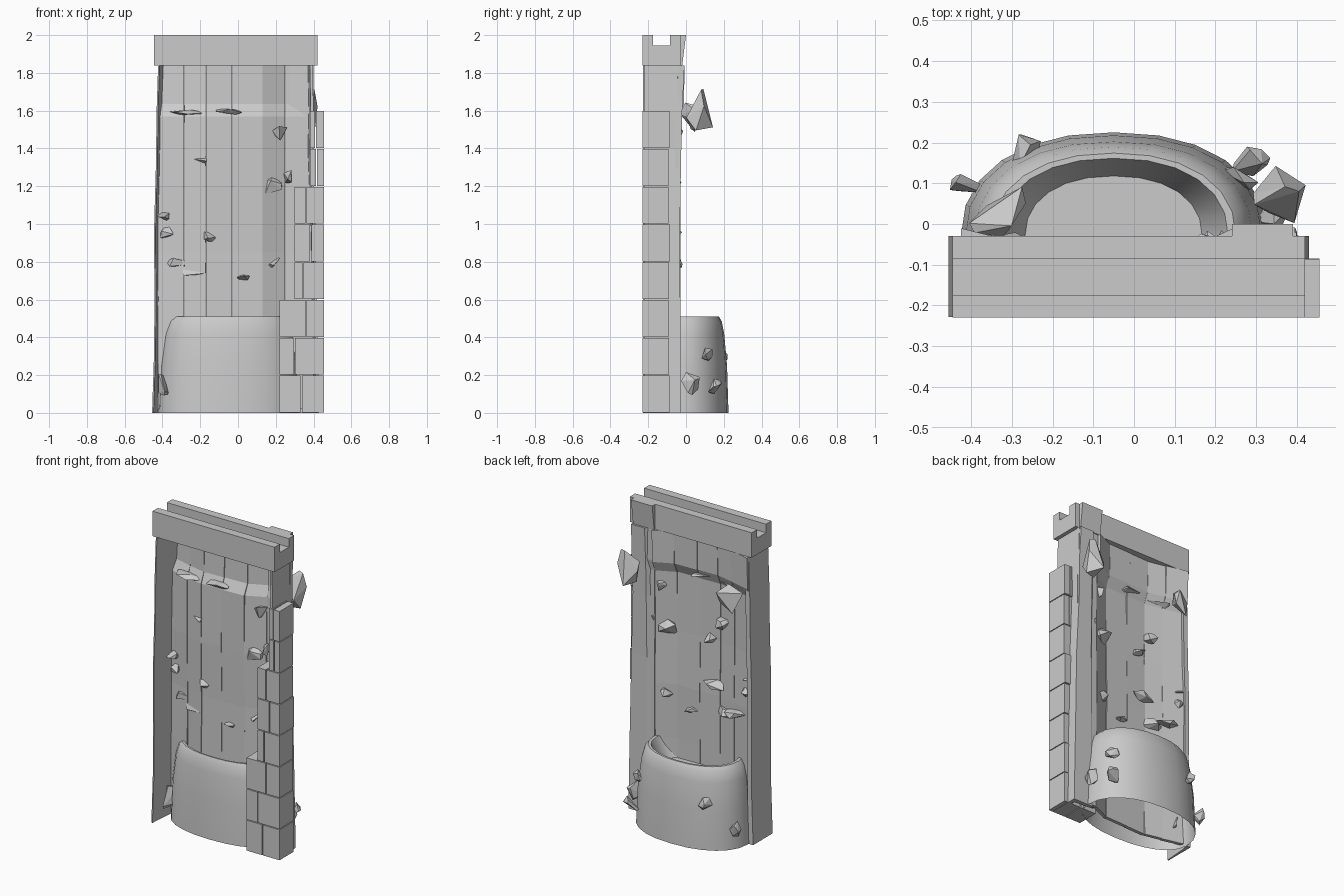
import bpy, bmesh, math, random
from mathutils import Vector

if "Cube" in bpy.data.objects:
    bpy.data.objects.remove(bpy.data.objects["Cube"])

random.seed(4)


def finish(name, bm, smooth=False):
    bmesh.ops.recalc_face_normals(bm, faces=bm.faces)
    me = bpy.data.meshes.new(name)
    bm.to_mesh(me)
    bm.free()
    ob = bpy.data.objects.new(name, me)
    bpy.context.collection.objects.link(ob)
    if smooth:
        bpy.context.view_layer.objects.active = ob
        ob.select_set(True)
        bpy.ops.object.shade_smooth_by_angle(angle=math.radians(40))
        ob.select_set(False)
    return ob


def loft(name, rings, bottom=True, top=True, smooth=False):
    bm = bmesh.new()
    rows = [[bm.verts.new(p) for p in r] for r in rings]
    n = len(rows[0])
    for a, b in zip(rows, rows[1:]):
        for i in range(n):
            j = (i + 1) % n
            bm.faces.new((a[i], a[j], b[j], b[i]))
    if bottom:
        bm.faces.new(rows[0])
    if top:
        bm.faces.new(rows[-1])
    return finish(name, bm, smooth)


def box(name, x0, x1, y0, y1, z0, z1):
    return loft(name, [[(x0, y0, z), (x1, y0, z), (x1, y1, z), (x0, y1, z)] for z in (z0, z1)])


def rock(name, pos, size):
    # irregular chip: convex hull of a few jittered points
    bm = bmesh.new()
    for i in range(9):
        v = Vector([random.gauss(0, 1) for _ in range(3)]).normalized() * random.uniform(.9, 1.15)
        bm.verts.new([p + c * s for p, c, s in zip(pos, v, size)])
    bmesh.ops.convex_hull(bm, input=bm.verts)
    junk = [v for v in bm.verts if not v.link_faces]
    bmesh.ops.delete(bm, geom=junk, context='VERTS')
    return finish(name, bm)


# top beam: U-shaped channel profile run along x
prof = [(-.23, 1.84), (-.03, 1.84), (-.03, 2), (-.085, 2), (-.085, 1.945),
        (-.175, 1.945), (-.175, 2), (-.23, 2)]
loft("top_beam", [[(x, y, z) for y, z in prof] for x in (-.445, .42)])
loft("beam_back_board", [[(.24, -.035, z), (.39, -.035, z), (.39, y, z), (.24, y, z)]
                         for z, y in ((1.84, -.02), (2, 0))])

# wavy plank wall bulging to the front, set back above a ledge
levels = [.02, .5, .85, 1.2, 1.57, 1.635, 1.84]
push = [0, 0, .004, -.003, 0, .03, .035]
line = [(-.425, -.07), (-.285, -.105), (-.17, -.13), (-.03, -.125), (.13, -.12), (.25, -.065), (.40, -.06)]
for k, (a, b) in enumerate(zip(line, line[1:])):
    rings = []
    for z, p in zip(levels, push):
        q = random.uniform(-.003, .003)
        if k == 5:
            p = p * .5
        (ax, ay), (bx, by) = (a[0] + .001, a[1] + p + q), (b[0] - .001, b[1] + p + q)
        rings.append([(ax, ay, z), (bx, by, z), (bx, by + .022, z), (ax, ay + .022, z)])
    loft(f"wall_plank_{k}", rings)

# thin side walls with uneven edges
rings = []
for z, dx in zip((0, .3, .6, .95, 1.3, 1.6, 1.84), (-.01, 0, .003, 0, .01, .014, .022)):
    x = -.445 + dx
    rings.append([(x, -.228, z), (x + .008, -.228, z), (x + .02, -.07, z), (x + .03, -.03, z), (x, -.03, z)])
loft("left_wall", rings)
rings = []
for z, x, y in zip((0, .5, 1, 1.4, 1.6, 1.84), (.43, .42, .41, .395, .40, .395),
                   (-.03, -.03, -.032, -.025, -.02, -.008)):
    rings.append([(x - .015, -.22, z), (x, -.22, z), (x, y, z), (.30, y, z), (.27, -.05, z), (x - .025, -.06, z)])
loft("right_wall", rings)

# stacked bricks on the right edge
splits = [(.22, .335), (.22, .30), (.22, .36), (.30, .345), (.30, .385), (.30, .36), (.38, .415), (.38, .41)]
for r, (x0, xm) in enumerate(splits):
    d = random.uniform(-.006, .006)
    for x, w in ((x0, xm - .003), (xm + .003, .455)):
        box(f"brick_row_{r}", x, w, -.229, -.088 + d, r * .2 + .002, r * .2 + .197)

# oval basin with a bowl in the top
shape = [(0, 1), (.25, .97), (.42, .91), (.485, .86), (.51, .8), (.51, .75), (.38, .58)]
rings = []
for z, s in shape:
    ring = []
    for i in range(24):
        t = i / 24 * math.tau
        c, y = (math.copysign(abs(f) ** .9, f) for f in (math.cos(t), math.sin(t)))
        ring.append((-.05 + .375 * s * c, -.03 + s * y * (.255 if y > 0 else .195), z))
    rings.append(ring)
loft("basin", rings, bottom=False, smooth=True)

# large rocks: near the top and around the basin
for p, s in [((.36, .065, 1.6), (.07, .085, .13)), ((-.34, .04, 1.6), (.08, .065, .12)),
             ((.275, .15, .14), (.055, .045, .05)), ((.25, .11, .31), (.05, .04, .035)),
             ((.34, .03, .16), (.05, .05, .06)), ((-.41, .08, .16), (.045, .045, .07)),
             ((-.26, .175, .3), (.045, .045, .04)), ((-.34, -.02, .26), (.06, .14, .04)),
             ((-.38, -.12, .15), (.045, .09, .08)), ((.05, .18, .12), (.06, .04, .06))]:
    rock("large_rock", p, s)

# stone chips stuck through the planks: x, z, half width, half height
for x, z, w, h in [(-.4, 1.04, .045, .025), (-.37, .95, .05, .035), (-.31, .79, .08, .05),
                   (-.23, .76, .07, .045), (-.15, .93, .08, .035), (-.19, 1.33, .055, .035),
                   (-.11, 1.21, .035, .03), (.17, 1.2, .07, .06), (.19, .8, .04, .03),
                   (.22, 1.49, .04, .05), (.03, .72, .045, .02), (-.07, 1.595, .11, .02),
                   (-.27, 1.59, .1, .018), (.27, 1.25, .03, .05)]:
    y = -.1 if -.3 < x < .15 else -.075
    rock("stone_chip", (x, y, z), (w, .06, h))
